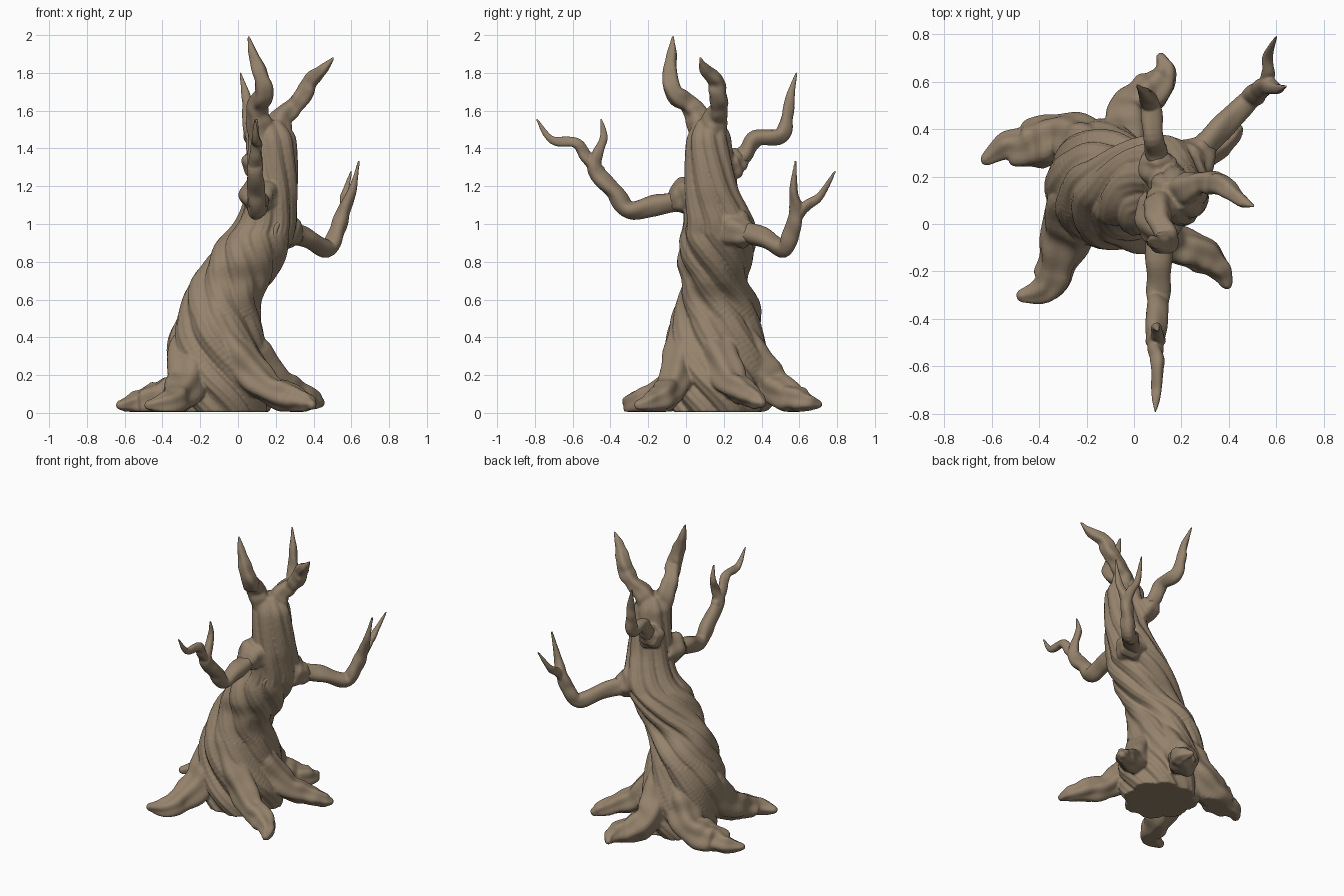
import bpy, bmesh, math
from mathutils import Vector, Matrix

bark = bpy.data.materials.new("bark")
bark.diffuse_color = (0.3, 0.225, 0.15, 1)


def spline(keys, steps):
    """Catmull-Rom samples through tuples of any length."""
    k = [keys[0]] + list(keys) + [keys[-1]]
    out = []
    for i in range(1, len(k) - 2):
        for s in range(steps):
            t = s / steps
            out.append([0.5 * (2 * b + (c - a) * t + (2 * a - 5 * b + 4 * c - d) * t * t
                               + (3 * b - a - 3 * c + d) * t ** 3)
                        for a, b, c, d in zip(*k[i - 1:i + 3])])
    return out + [list(keys[-1])]


def loft(bm, rings):
    """Skin closed rings and cap both ends."""
    rows = [[bm.verts.new(p) for p in r] for r in rings]
    n = len(rows[0])
    for a, b in zip(rows, rows[1:]):
        for i in range(n):
            j = (i + 1) % n
            bm.faces.new((a[i], a[j], b[j], b[i]))
    bm.faces.new(rows[0][::-1])
    bm.faces.new(rows[-1])


def limb(bm, keys, ridges=4, depth=0.08, twist=0.12, sides=32, steps=7):
    """Tapered ridged tube through (x, y, z, radius) keys, flattened on the ground."""
    pts = spline(keys, steps)
    pos = [Vector(p[:3]) for p in pts]
    tans = [(pos[min(i + 1, len(pos) - 1)] - pos[max(i - 1, 0)]).normalized() for i in range(len(pos))]
    u = tans[0].orthogonal().normalized()
    rings = []
    for i, (p, t) in enumerate(zip(pos, tans)):
        u = (u - t * u.dot(t)).normalized()
        v = t.cross(u)
        ring = []
        for s in range(sides):
            a = s * math.tau / sides
            r = max(pts[i][3], 0.003) * (1 - depth * math.cos(ridges * a + twist * i)
                                         + 0.05 * math.sin(2 * a + i * 0.7) + 0.03 * math.sin(i * 1.1))
            q = p + (u * math.cos(a) + v * math.sin(a)) * r
            q.z = max(q.z, 0.006)
            ring.append(q)
        rings.append(ring)
    # rounded tip
    end, r = pos[-1] + tans[-1] * max(pts[-1][3], 0.003) * 0.6, rings[-1]
    rings.append([end + (q - pos[-1]) * 0.5 for q in r])
    for q in rings[-1]:
        q.z = max(q.z, 0.006)
    loft(bm, rings)


def finish(name, bm, voxel, smooth):
    bmesh.ops.recalc_face_normals(bm, faces=bm.faces)
    me = bpy.data.meshes.new(name)
    bm.to_mesh(me)
    bm.free()
    me.shade_smooth()
    me.materials.append(bark)
    ob = bpy.data.objects.new(name, me)
    bpy.context.collection.objects.link(ob)
    m = ob.modifiers.new("fuse", 'REMESH')
    m.mode, m.voxel_size, m.use_smooth_shade = 'VOXEL', voxel, True
    s = ob.modifiers.new("soften", 'SMOOTH')
    s.factor, s.iterations = 0.5, smooth
    return ob


# Leaning trunk: z, centre x, centre y, radius x, radius y
trunk = [(0.005, -0.07, 0.17, 0.22, 0.22), (0.1, -0.075, 0.17, 0.245, 0.25), (0.2, -0.085, 0.17, 0.255, 0.26),
         (0.4, -0.11, 0.16, 0.235, 0.24), (0.58, -0.09, 0.165, 0.195, 0.205),
         (0.7, -0.03, 0.155, 0.205, 0.165), (0.8, 0.03, 0.155, 0.195, 0.185),
         (0.9, 0.085, 0.165, 0.185, 0.19), (1.0, 0.145, 0.175, 0.155, 0.175),
         (1.1, 0.17, 0.155, 0.135, 0.155), (1.2, 0.18, 0.135, 0.13, 0.135),
         (1.4, 0.18, 0.12, 0.12, 0.115), (1.48, 0.175, 0.12, 0.11, 0.1),
         (1.55, 0.17, 0.12, 0.06, 0.06)]
bm = bmesh.new()
rings = []
for z, cx, cy, rx, ry in spline(trunk, 9):
    spin = 3 * min(z, 0.5) + 5 * min(max(z - 0.5, 0), 0.45) + 0.8 * max(z - 0.95, 0)
    ring = []
    for s in range(180):
        a = s * math.tau / 180
        g = a + spin
        k = (0.90 + 0.16 * abs(math.sin(4 * g + 0.6 * math.sin(5 * z))) ** 0.75
             + 0.045 * abs(math.sin(7.5 * g * 2 / 2 * 2 + 2 * math.sin(5 * z)))
             + 0.025 * math.sin(3 * g + 6 * z))
        ring.append((cx + rx * k * math.cos(a), cy + ry * k * math.sin(a), z))
    rings.append(ring)
loft(bm, rings)

# Spiralling roots
roots = [
    [(-0.08, 0.27, 0.5, .04), (-0.18, 0.32, 0.27, .11), (-0.28, 0.365, 0.13, .1),
     (-0.39, 0.345, 0.075, .105), (-0.47, 0.32, 0.06, .085), (-0.54, 0.325, 0.05, .06), (-0.63, 0.265, 0.04, .022)],
    [(-0.15, 0.2, 0.6, .04), (-0.23, 0.13, 0.35, .12), (-0.27, 0.0, 0.17, .115),
     (-0.32, -0.16, 0.08, .085), (-0.37, -0.27, 0.05, .065), (-0.48, -0.305, 0.04, .024)],
    [(-0.13, 0.06, 0.7, .03), (-0.11, 0.02, 0.5, .09), (0.02, -0.02, 0.27, .1), (0.16, -0.08, 0.13, .08),
     (0.28, -0.125, 0.08, .075), (0.36, -0.19, 0.055, .05), (0.395, -0.26, 0.04, .022)],
    [(0.0, 0.22, 0.55, .04), (-0.03, 0.33, 0.33, .1), (-0.03, 0.44, 0.17, .095),
     (0.04, 0.53, 0.09, .085), (0.105, 0.59, 0.07, .07), (0.13, 0.65, 0.055, .045), (0.11, 0.71, 0.045, .018)],
    [(-0.05, 0.14, 0.55, .04), (0.06, 0.17, 0.33, .1), (0.2, 0.24, 0.165, .085),
     (0.31, 0.31, 0.11, .065), (0.4, 0.37, 0.07, .048), (0.44, 0.405, 0.05, .025)]]
for r in roots:
    limb(bm, r, ridges=5, depth=0.09)

# Collars where the arms leave the trunk
for c in ([(0.13, 0.1, 1.17, .1), (0.11, 0.0, 1.145, .1), (0.11, -0.06, 1.12, .065)],
          [(0.18, 0.2, 1.03, .1), (0.25, 0.27, 0.965, .095), (0.3, 0.32, 0.94, .062)],
          [(0.15, 0.16, 1.28, .08), (0.1, 0.245, 1.32, .08), (0.09, 0.29, 1.345, .06)]):
    limb(bm, c, ridges=5, depth=0.07)

# Crown horns growing from the trunk top
limb(bm, [(0.16, 0.1, 1.38, .07), (0.11, 0.07, 1.54, .065), (0.105, 0.02, 1.63, .052),
          (0.14, -0.06, 1.69, .05), (0.12, -0.085, 1.79, .042), (0.08, -0.075, 1.9, .026), (0.055, -0.07, 1.995, .006)])
limb(bm, [(0.2, 0.13, 1.38, .08), (0.22, 0.15, 1.54, .065), (0.285, 0.175, 1.61, .048),
          (0.345, 0.17, 1.68, .05), (0.385, 0.155, 1.76, .042), (0.45, 0.1, 1.82, .028), (0.505, 0.075, 1.88, .006)])
finish("trunk_and_roots", bm, 0.008, 1)

# Arm branches, each a main limb with a fork
arms = {
    "front_arm": [
        [(0.11, 0.02, 1.13, .055), (0.105, -0.15, 1.105, .055), (0.1, -0.3, 1.075, .048), (0.095, -0.38, 1.17, .046),
         (0.09, -0.48, 1.28, .042), (0.1, -0.47, 1.37, .028), (0.095, -0.435, 1.46, .02), (0.1, -0.45, 1.555, .005)],
        [(0.09, -0.46, 1.27, .036), (0.09, -0.53, 1.355, .032), (0.1, -0.585, 1.43, .028),
         (0.095, -0.71, 1.445, .021), (0.09, -0.79, 1.555, .005)]],
    "right_arm": [
        [(0.24, 0.27, 0.96, .06), (0.36, 0.4, 0.93, .052), (0.475, 0.515, 0.872, .046), (0.525, 0.56, 0.96, .043),
         (0.56, 0.585, 1.07, .036), (0.605, 0.57, 1.18, .022), (0.64, 0.58, 1.335, .005)],
        [(0.55, 0.575, 1.03, .033), (0.565, 0.64, 1.1, .027), (0.565, 0.71, 1.15, .021), (0.6, 0.79, 1.28, .005)]],
    "back_arm": [
        [(0.11, 0.24, 1.32, .055), (0.09, 0.31, 1.37, .046), (0.08, 0.37, 1.455, .043), (0.07, 0.5, 1.468, .042),
         (0.055, 0.535, 1.57, .032), (0.045, 0.55, 1.67, .024), (0.012, 0.585, 1.8, .005)]]}
for name, parts in arms.items():
    bm = bmesh.new()
    for p in parts:
        limb(bm, p, ridges=3, depth=0.07)
    finish(name, bm, 0.006, 1)

# Bark knot: an oval ring with a small bump inside
bm = bmesh.new()
rows = []
for i in range(32):
    a = i * math.tau / 32
    out = Vector((math.cos(a), math.sin(a), 0))
    mid = Vector((0.032 * out.x, 0.05 * out.y, 0))
    rows.append([bm.verts.new(mid + out * 0.015 * math.cos(b) + Vector((0, 0, 0.015 * math.sin(b))))
                 for b in [j * math.tau / 10 for j in range(10)]])
for i in range(32):
    a, b = rows[i], rows[(i + 1) % 32]
    for j in range(10):
        bm.faces.new((a[j], b[j], b[(j + 1) % 10], a[(j + 1) % 10]))
bmesh.ops.create_uvsphere(bm, u_segments=16, v_segments=10, radius=0.018)
knot = finish("bark_knot", bm, 0.004, 1)
knot.matrix_world = (Matrix.Translation((0.222, 0.032, 0.955))
                     @ Vector((0.63, -0.77, -0.1)).to_track_quat('Z', 'Y').to_matrix().to_4x4())
